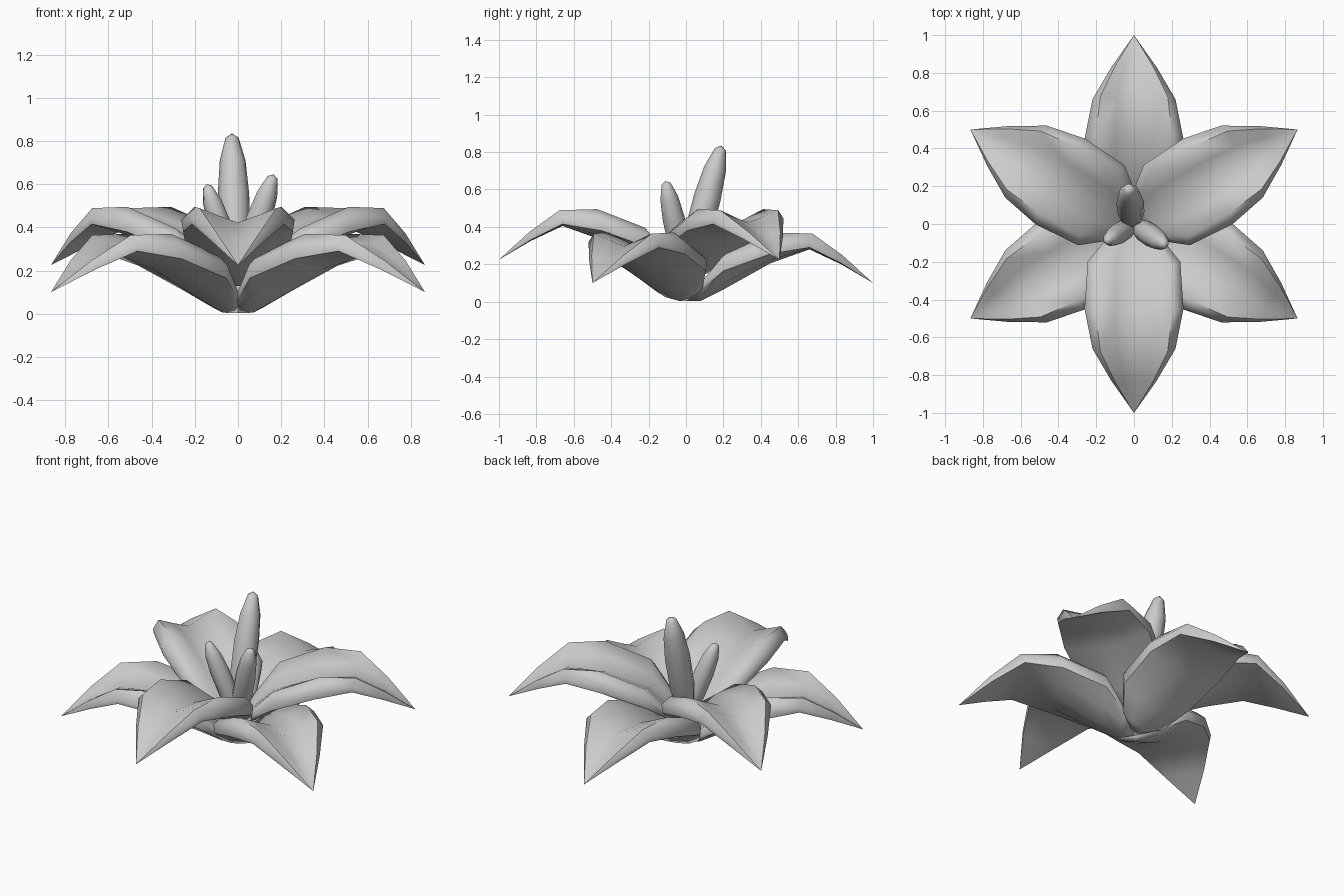
import bpy, math
from mathutils import Vector

if "Cube" in bpy.data.objects:
    bpy.data.objects.remove(bpy.data.objects["Cube"])


def make_object(name, verts, faces, angle):
    me = bpy.data.meshes.new(name)
    me.from_pydata(verts, [], faces)
    ob = bpy.data.objects.new(name, me)
    bpy.context.collection.objects.link(ob)
    bpy.ops.object.select_all(action='DESELECT')
    ob.select_set(True)
    bpy.context.view_layer.objects.active = ob
    bpy.ops.object.mode_set(mode='EDIT')
    bpy.ops.mesh.select_all(action='SELECT')
    bpy.ops.mesh.normals_make_consistent(inside=False)
    bpy.ops.object.mode_set(mode='OBJECT')
    bpy.ops.object.shade_smooth_by_angle(angle=math.radians(angle))
    return ob


def loft(rings, start, end):
    # closed skin through the rings, pinched to a point at both ends
    n = len(rings[0])
    verts = [start] + [p for ring in rings for p in ring] + [end]
    last = len(verts) - 1
    faces = []
    for j in range(n):
        k = (j + 1) % n
        faces.append((0, 1 + j, 1 + k))
        for i in range(len(rings) - 1):
            a, b = 1 + i * n, 1 + (i + 1) * n
            faces.append((a + j, b + j, b + k, a + k))
        base = 1 + (len(rings) - 1) * n
        faces.append((base + j, last, base + k))
    return verts, faces


# petal stations: distance, underside midrib z, half width,
# lower rim z, outer rim z, top midrib z, rim size
STATIONS = [
    (0.08, 0.005, 0.15, 0.06, 0.09, 0.08, 0.025),
    (0.20, 0.065, 0.245, 0.165, 0.225, 0.19, 0.045),
    (0.45, 0.205, 0.262, 0.255, 0.31, 0.275, 0.06),
    (0.66, 0.28, 0.22, 0.29, 0.322, 0.297, 0.042),
    (0.83, 0.20, 0.12, 0.205, 0.225, 0.215, 0.022),
]


def petal(name, angle, lift):
    rings = []
    for r, zm, w, zl, zo, zt, t in STATIONS:
        wi, zi = w - t, zo + t
        half = [(0.55 * w, zm + 0.36 * (zl - zm), 0), (0.97 * w, zl, 0), (w, zo, 0),
                (wi, zi, 0.4 * t), (0.5 * wi, zt + 0.48 * (zi - zt), 0.2 * t)]
        section = [(0, zm, 0)] + half + [(0, zt, 0)]
        section += [(-x, z, d) for x, z, d in reversed(half)]
        rings.append([(r + d, x, z) for x, z, d in section])
    ob = make_object(name, *loft(rings, (0, 0, 0.003), (1, 0, 0.10)), 60)
    ob.rotation_euler.z = math.radians(angle)
    ob.location.z = lift


# two whorls of three petals
for i in range(3):
    petal(f"lower_petal_{i + 1}", 90 + 120 * i, 0)
    petal(f"upper_petal_{i + 1}", 30 + 120 * i, 0.125)


# stamens in the middle
def stamen(name, base, tip, radius):
    base, tip = Vector(base), Vector(tip)
    axis = tip - base
    q = axis.to_track_quat('Z', 'Y')
    rings = []
    for t, s in ((0.03, 0.6), (0.3, 0.97), (0.6, 1.0), (0.82, 0.82), (0.97, 0.42)):
        rings.append([base + axis * t + q @ Vector((math.cos(a), math.sin(a), 0)) * radius * s
                      for a in (math.tau * k / 8 for k in range(8))])
    make_object(name, *loft(rings, base, tip), 60)


stamen("tall_stamen", (-0.01, 0.0, 0.14), (-0.028, 0.19, 0.835), 0.073)
stamen("right_stamen", (0, 0, 0.14), (0.165, -0.11, 0.645), 0.06)
stamen("left_stamen", (0, 0, 0.14), (-0.145, -0.09, 0.60), 0.055)
